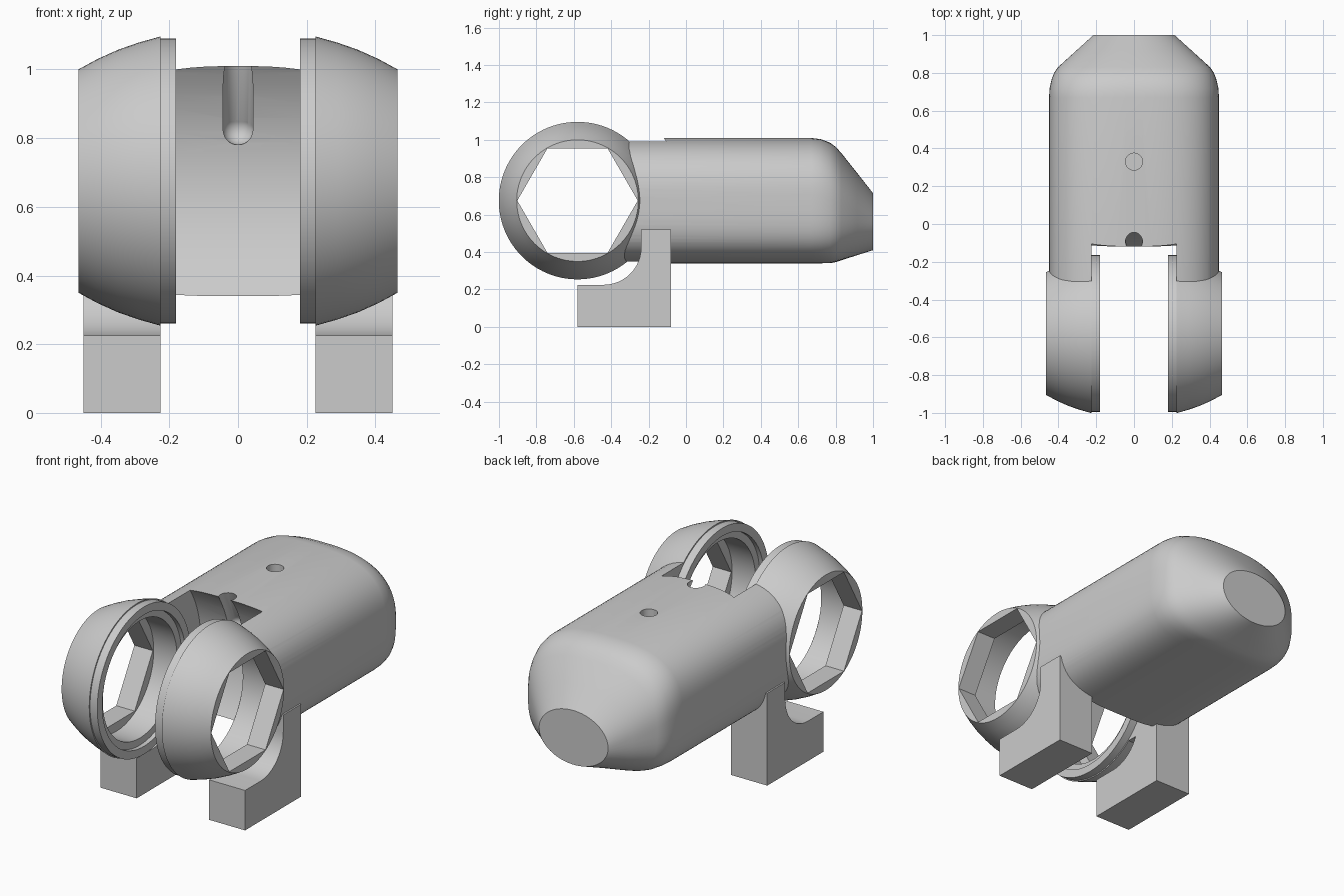
import bpy, bmesh, math
from mathutils import Vector

cube = bpy.data.objects.get("Cube")
if cube:
    bpy.data.objects.remove(cube, do_unlink=True)

grey = bpy.data.materials.new("plain_grey")
grey.use_nodes = True
colour = (0.6, 0.6, 0.6, 1)
grey.diffuse_color = colour
grey.node_tree.nodes["Principled BSDF"].inputs["Base Color"].default_value = colour

AXLE_Y, AXLE_Z = -0.58, 0.675


def loft(name, rings):
    """Skin a row of equal point rings and cap both ends."""
    bm = bmesh.new()
    rows = [[bm.verts.new(p) for p in ring] for ring in rings]
    n = len(rows[0])
    for a, b in zip(rows, rows[1:]):
        for i in range(n):
            j = (i + 1) % n
            bm.faces.new((a[i], a[j], b[j], b[i]))
    bm.faces.new(rows[0])
    bm.faces.new(rows[-1])
    bmesh.ops.recalc_face_normals(bm, faces=bm.faces)
    mesh = bpy.data.meshes.new(name)
    bm.to_mesh(mesh)
    bm.free()
    mesh.materials.append(grey)
    obj = bpy.data.objects.new(name, mesh)
    bpy.context.collection.objects.link(obj)
    return obj


def axle_disc(name, profile, sides=96):
    """Turn (x, radius) points around the cross axle."""
    turn = [math.tau * i / sides for i in range(sides)]
    return loft(name, [[(x, AXLE_Y + r * math.cos(a), AXLE_Z + r * math.sin(a))
                        for a in turn] for x, r in profile])


def rod(name, start, end, radius, sides=32):
    start, end = Vector(start), Vector(end)
    rot = (end - start).to_track_quat('Z', 'Y')
    circle = [rot @ Vector((radius * math.cos(math.tau * i / sides),
                            radius * math.sin(math.tau * i / sides), 0))
              for i in range(sides)]
    return loft(name, [[start + c for c in circle], [end + c for c in circle]])


def carve(obj, cutters):
    for c in cutters:
        c.hide_render = True
        m = obj.modifiers.new("cut", 'BOOLEAN')
        m.operation, m.solver, m.object = 'DIFFERENCE', 'EXACT', c
    bpy.context.view_layer.update()
    graph = bpy.context.evaluated_depsgraph_get()
    done = bpy.data.meshes.new_from_object(obj.evaluated_get(graph))
    obj.modifiers.clear()
    obj.data = done
    for c in cutters:
        bpy.data.objects.remove(c, do_unlink=True)


def smooth(obj, degrees):
    bpy.ops.object.select_all(action='DESELECT')
    obj.select_set(True)
    bpy.context.view_layer.objects.active = obj
    bpy.ops.object.shade_smooth_by_angle(angle=math.radians(degrees))


def body_ring(y, w, top, bottom, t, sides=80):
    """Rounded box section fading to an ellipse as t goes to one."""
    mid = AXLE_Z + (0.56 - AXLE_Z) * t
    ring = []
    for i in range(sides):
        a = math.tau * (i + 0.5) / sides
        c, s = math.cos(a), math.sin(a)
        n = 2 + (0.75 if s > 0 else 1.5) * (1 - t)
        h = top - mid if s > 0 else mid - bottom
        ring.append((w * math.copysign(abs(c) ** (2 / n), c), y,
                     mid + h * math.copysign(abs(s) ** (2 / n), s)))
    return ring


# Main body with tapered tail
sections = [(-0.34, 0.45, 1.01, 0.34, 0), (0.67, 0.45, 1.01, 0.34, 0),
            (0.72, 0.447, 1.004, 0.34, 0.05), (0.77, 0.435, 0.985, 0.34, 0.15),
            (0.8, 0.423, 0.963, 0.346, 0.22), (0.83, 0.403, 0.93, 0.356, 0.3),
            (0.915, 0.309, 0.823, 0.383, 0.65), (1, 0.215, 0.715, 0.41, 1)]
body = loft("body", [body_ring(*s) for s in sections])
ball = [(0.045 * math.sin(math.pi * k / 12), -0.045 * math.cos(math.pi * k / 12))
        for k in range(1, 12)]
carve(body, [
    axle_disc("slot_cutter", [(-0.225, 0.57), (0.225, 0.57)]),
    axle_disc("bore_cutter", [(-0.6, 0.33), (0.6, 0.33)]),
    rod("top_hole_cutter", (0, 0.33, 0.7), (0, 0.33, 1.2), 0.045),
    rod("channel_cutter", (0, -0.015, 0.82), (0, -0.13, 1.1), 0.045),
    loft("channel_end_cutter", [[(r * math.cos(math.tau * i / 32),
                                  -0.015 + r * math.sin(math.tau * i / 32), 0.825 + z)
                                 for i in range(32)] for r, z in ball]),
])
smooth(body, 30)

# Side profile of a foot with its rounded inner corner
foot_profile = [(-0.58, 0), (-0.08, 0), (-0.08, 0.52), (-0.24, 0.52)]
for k in range(13):
    a = math.pi / 2 * k / 12
    foot_profile.append((-0.44 + 0.2 * math.cos(a), 0.425 - 0.2 * math.sin(a)))
foot_profile.append((-0.58, 0.225))

for side, s in (("left", 1), ("right", -1)):
    # Domed ring with inner collar, round bore and hexagonal opening
    shape = [(0.18, 0.415), (0.225, 0.415), (0.226, 0.421), (0.29, 0.403),
             (0.35, 0.382), (0.41, 0.355), (0.465, 0.325)]
    ring = axle_disc(side + "_ring", [(s * x, r) for x, r in shape])
    carve(ring, [
        axle_disc("lip_cutter", [(s * 0.1, 0.37), (s * 0.205, 0.37)]),
        axle_disc("round_cutter", [(s * 0.1, 0.33), (s * 0.35, 0.33)]),
        axle_disc("hex_cutter", [(s * 0.1, 0.322), (s * 0.6, 0.322)], 6),
    ])
    smooth(ring, 25)

    # Foot block
    foot = loft(side + "_foot", [[(s * x, y, z) for y, z in foot_profile]
                                 for x in (0.225, 0.45)])
    smooth(foot, 30)
